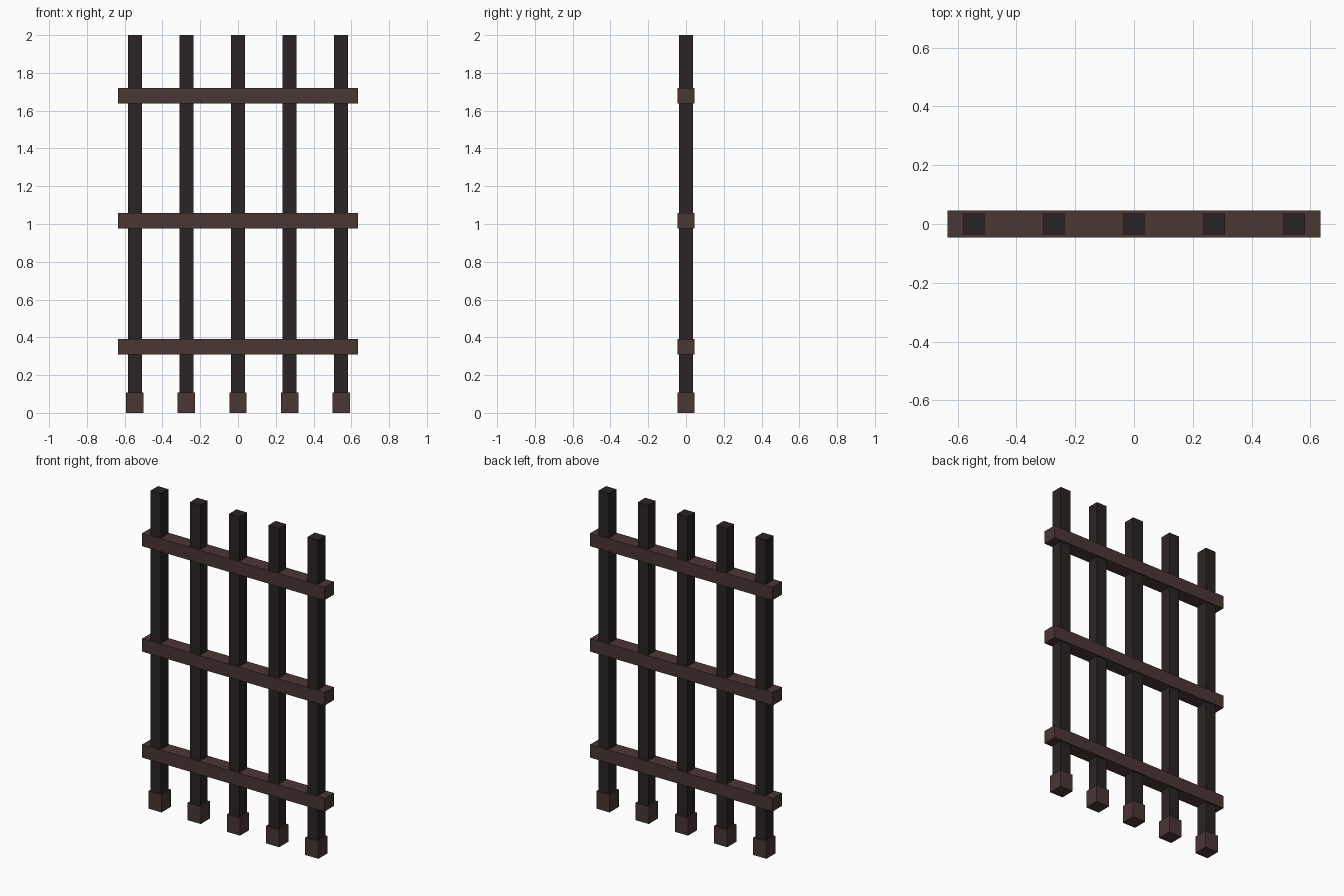
import bpy

if "Cube" in bpy.data.objects:
    bpy.data.objects.remove(bpy.data.objects["Cube"])


def material(name, color):
    m = bpy.data.materials.new(name)
    m.diffuse_color = (*color, 1.0)
    m.use_nodes = True
    m.node_tree.nodes["Principled BSDF"].inputs["Base Color"].default_value = m.diffuse_color
    return m


dark_iron = material("dark iron", (0.024, 0.0175, 0.017))
brown_iron = material("brown iron", (0.068, 0.038, 0.036))


def box(name, x, z0, z1, width, depth, mat):
    bpy.ops.mesh.primitive_cube_add(size=1, location=(x, 0, (z0 + z1) / 2))
    ob = bpy.context.object
    ob.name = name
    ob.scale = (width, depth, z1 - z0)
    bpy.ops.object.transform_apply(location=False, rotation=False, scale=True)
    ob.data.materials.append(mat)


# Upright bars, each ending in a square foot
for i in range(5):
    x = (i - 2) * 0.273
    box(f"upright_bar_{i + 1}", x, 0.01, 2.0, 0.073, 0.073, dark_iron)
    box(f"bar_foot_{i + 1}", x, 0.0, 0.109, 0.092, 0.092, brown_iron)

# Horizontal rails wrapping the bars
for i, z in enumerate((0.35, 1.017, 1.68)):
    box(f"cross_rail_{i + 1}", 0, z - 0.041, z + 0.041, 1.27, 0.091, brown_iron)
